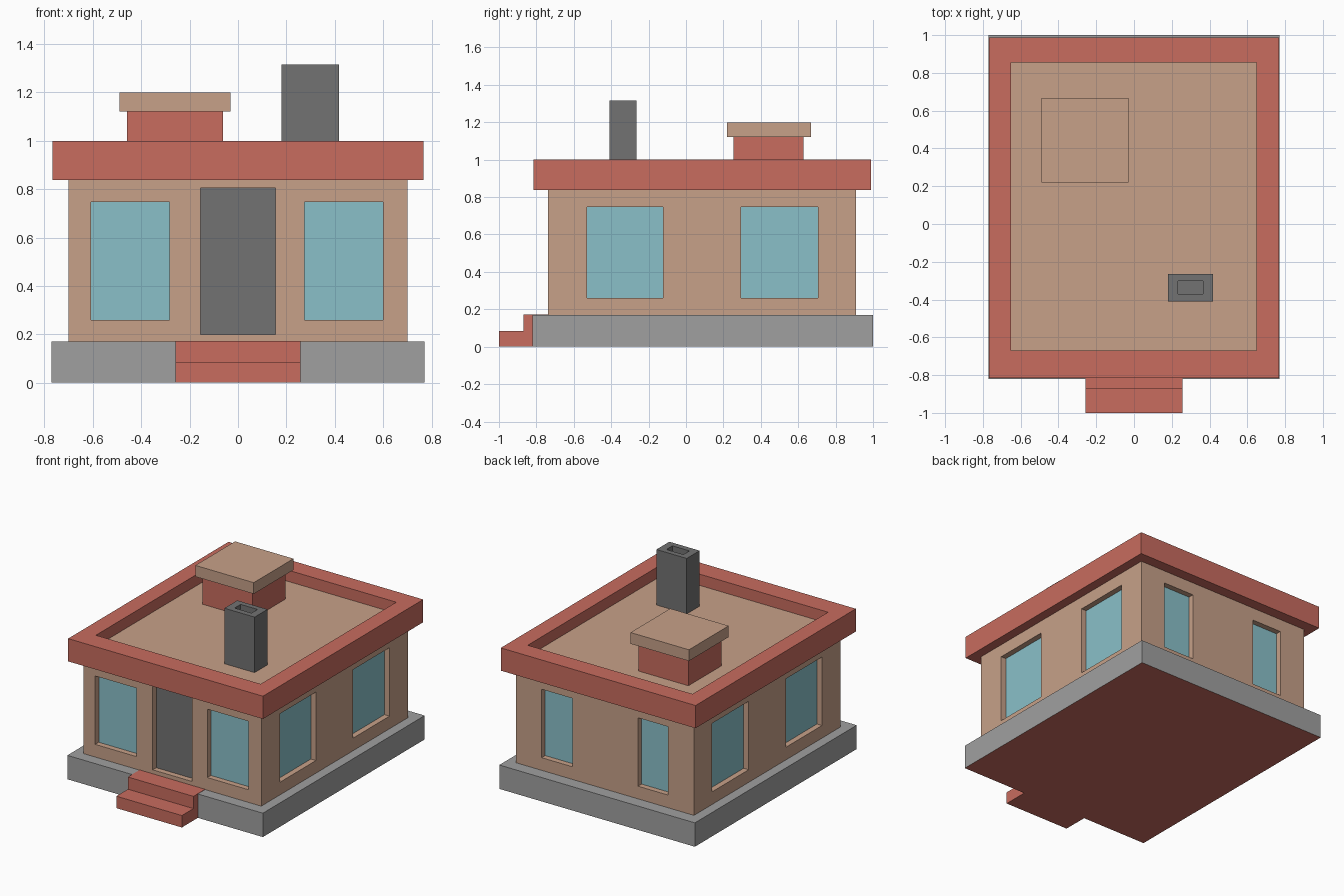
import bpy, bmesh

if "Cube" in bpy.data.objects:
    bpy.data.objects.remove(bpy.data.objects["Cube"])

def material(name, rgb):
    m = bpy.data.materials.new(name)
    m.diffuse_color = (*rgb, 1)
    m.use_nodes = True
    m.node_tree.nodes["Principled BSDF"].inputs["Base Color"].default_value = m.diffuse_color
    return m

RED = material("brick red", (0.58, 0.15, 0.114))
TAN = material("wall tan", (0.572, 0.356, 0.25))
BLUE = material("window blue", (0.254, 0.527, 0.584))
GRAY = material("stone gray", (0.352, 0.352, 0.352))
DARK = material("dark gray", (0.171, 0.171, 0.171))

def add_box(bm, x, y, z):
    verts = bmesh.ops.create_cube(bm, size=1)["verts"]
    for v in verts:
        v.co = [r[1] if c > 0 else r[0] for c, r in zip(v.co, (x, y, z))]

def finish(name, bm, *mats):
    me = bpy.data.meshes.new(name)
    bm.to_mesh(me)
    bm.free()
    for m in mats:
        me.materials.append(m)
    ob = bpy.data.objects.new(name, me)
    bpy.context.collection.objects.link(ob)
    return ob

def box(name, mat, x, y, z):
    bm = bmesh.new()
    add_box(bm, x, y, z)
    return finish(name, bm, mat)

def tray(name, x, y, z, hole_x, hole_y, depth, rim, floor):
    """Box with a rectangular recess in its top face."""
    bm = bmesh.new()
    add_box(bm, x, y, z)
    bm.normal_update()
    top = max(bm.faces, key=lambda f: f.calc_center_median().z)
    bmesh.ops.inset_individual(bm, faces=[top], thickness=0.01)
    cx, cy = sum(x) / 2, sum(y) / 2
    for v in top.verts:
        v.co.x = hole_x[v.co.x > cx]
        v.co.y = hole_y[v.co.y > cy]
    top = bmesh.ops.extrude_discrete_faces(bm, faces=[top])["faces"][0]
    for v in top.verts:
        v.co.z -= depth
    top.material_index = 1
    bmesh.ops.recalc_face_normals(bm, faces=bm.faces)
    return finish(name, bm, rim, floor)

# Foundation with a red underside
base = box("foundation", GRAY, (-0.77, 0.77), (-0.82, 1.0), (0, 0.17))
base.data.materials.append(RED)
for p in base.data.polygons:
    p.material_index = int(p.normal.z < -0.5)

# Front steps
box("lower_step", RED, (-0.258, 0.258), (-1.0, -0.87), (0, 0.085))
box("upper_step", RED, (-0.258, 0.258), (-0.87, -0.735), (0, 0.172))

# Walls, with openings cut for windows and door
X, Y0, Y1 = 0.70, -0.738, 0.91
D, T = 0.04, 0.008          # recess depth, plate thickness
walls = box("walls", TAN, (-X, X), (Y0, Y1), (0.17, 0.84))
cutters = bmesh.new()

def opening(name, mat, side, a, b, z):
    """Cut a recess in one wall and lay a plate at its back."""
    wall, out = {"front": (Y0, -1), "back": (Y1, 1),
                 "left": (-X, -1), "right": (X, 1)}[side]
    back = wall - out * (D + T)
    cut = sorted((back, wall + out * 0.05))
    plate = sorted((back - out * 0.002, back + out * T))
    if side in ("front", "back"):
        add_box(cutters, (a, b), cut, z)
        box(name, mat, (a, b), plate, z)
    else:
        add_box(cutters, cut, (a, b), z)
        box(name, mat, plate, (a, b), z)

WZ = (0.26, 0.747)
opening("front_door", DARK, "front", -0.155, 0.155, (0.20, 0.805))
opening("front_window_left", BLUE, "front", -0.608, -0.284, WZ)
opening("front_window_right", BLUE, "front", 0.275, 0.60, WZ)
opening("back_window_left", BLUE, "back", -0.497, -0.26, WZ)
opening("back_window_right", BLUE, "back", 0.255, 0.50, WZ)
for side in ("left", "right"):
    opening(side + "_window_front", BLUE, side, -0.53, -0.123, WZ)
    opening(side + "_window_back", BLUE, side, 0.295, 0.705, WZ)

cutter = finish("opening_cutter", cutters, TAN)
cutter.hide_render = True
cutter.hide_viewport = True
cutter.display_type = 'WIRE'
mod = walls.modifiers.new("openings", 'BOOLEAN')
mod.operation = 'DIFFERENCE'
mod.solver = 'EXACT'
mod.object = cutter

# Flat roof with parapet
tray("roof", (-0.767, 0.767), (-0.815, 0.988), (0.838, 1.0),
     (-0.65, 0.648), (-0.67, 0.855), 0.08, RED, TAN)

# Roof hatch and its cap
box("hatch", RED, (-0.458, -0.063), (0.253, 0.627), (0.92, 1.12))
box("hatch_cap", TAN, (-0.49, -0.03), (0.22, 0.667), (1.12, 1.2))

# Chimney
tray("chimney", (0.18, 0.418), (-0.41, -0.265), (0.92, 1.315),
     (0.232, 0.366), (-0.37, -0.302), 0.04, DARK, DARK)
